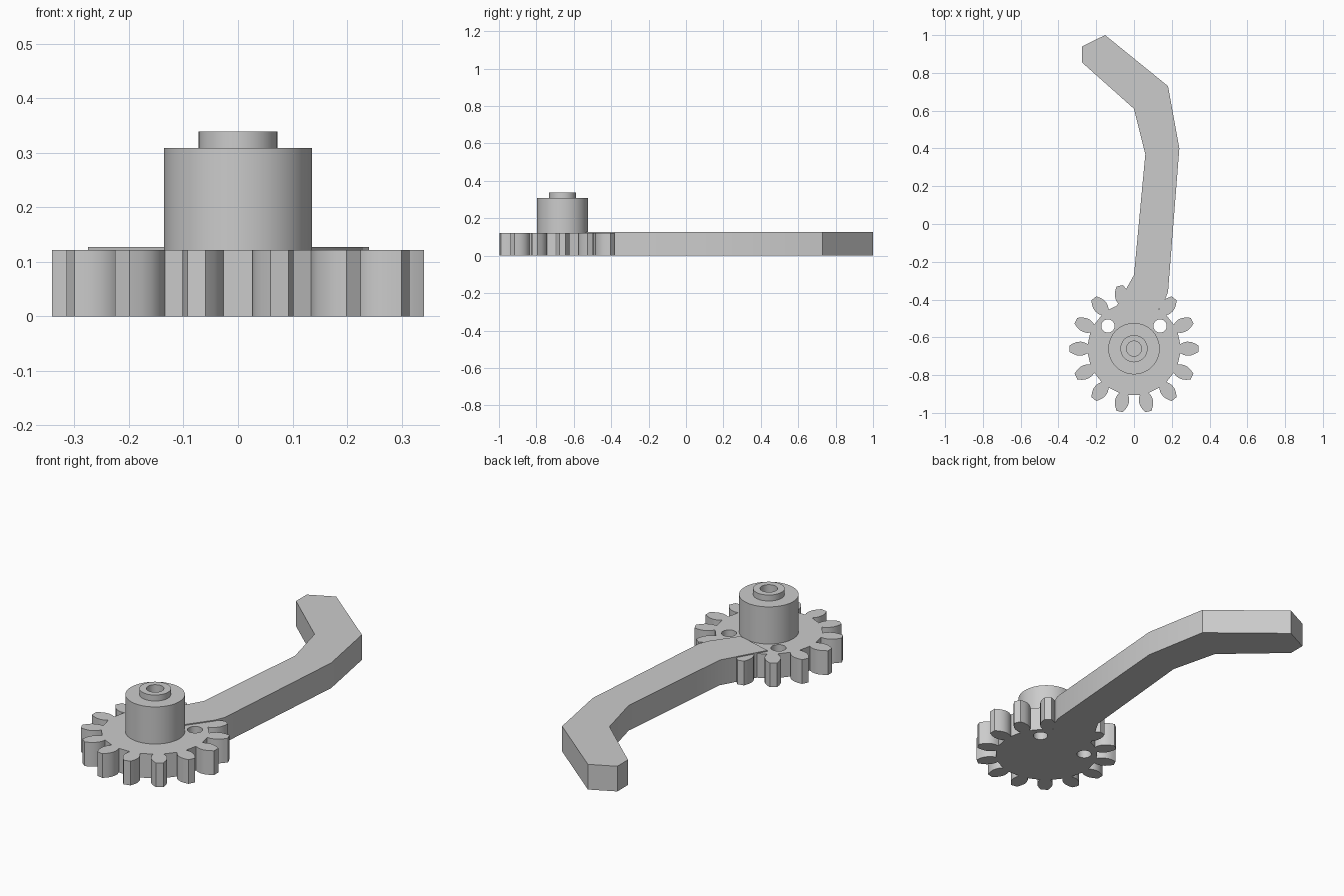
import bpy, bmesh, math

if "Cube" in bpy.data.objects:
    bpy.data.objects.remove(bpy.data.objects["Cube"])

GEAR_Y, GEAR_TOP, ARM_TOP, TEETH = -0.66, 0.122, 0.127, 14

grey = bpy.data.materials.new("plain_grey")
grey.use_nodes = True
grey.diffuse_color = (0.6, 0.6, 0.6, 1)
grey.node_tree.nodes["Principled BSDF"].inputs["Base Color"].default_value = (0.6, 0.6, 0.6, 1)


def finish(obj):
    """Weld, colour and shade a part."""
    bm = bmesh.new()
    bm.from_mesh(obj.data)
    bmesh.ops.remove_doubles(bm, verts=bm.verts, dist=1e-5)
    bmesh.ops.recalc_face_normals(bm, faces=bm.faces)
    bm.to_mesh(obj.data)
    bm.free()
    obj.data.materials.clear()
    obj.data.materials.append(grey)
    bpy.ops.object.select_all(action='DESELECT')
    obj.select_set(True)
    bpy.context.view_layer.objects.active = obj
    bpy.ops.object.shade_smooth_by_angle(angle=math.radians(30))


def plate(name, outlines, height):
    """Extrude a flat outline, with any further outlines as holes."""
    curve = bpy.data.curves.new(name, 'CURVE')
    curve.dimensions = '2D'
    curve.fill_mode = 'BOTH'
    curve.extrude = height / 2
    for pts in outlines:
        spline = curve.splines.new('POLY')
        spline.points.add(len(pts) - 1)
        for p, (x, y) in zip(spline.points, pts):
            p.co = (x, y, height / 2, 1)
        spline.use_cyclic_u = True
    temp = bpy.data.objects.new(name + "_outline", curve)
    bpy.context.collection.objects.link(temp)
    graph = bpy.context.evaluated_depsgraph_get()
    mesh = bpy.data.meshes.new_from_object(temp.evaluated_get(graph))
    bpy.data.objects.remove(temp)
    obj = bpy.data.objects.new(name, mesh)
    bpy.context.collection.objects.link(obj)
    # sit the plate on the ground
    low = min(v.co.z for v in mesh.vertices)
    for v in mesh.vertices:
        v.co.z -= low
    finish(obj)
    return obj


def circle(cx, cy, r, n=32):
    return [(cx + r * math.cos(math.tau * i / n), cy + r * math.sin(math.tau * i / n))
            for i in range(n)]


# Gear: leaf-shaped teeth, narrow at the root, with two through holes
flank = [(0.245, 0.024), (0.262, 0.033), (0.28, 0.037), (0.3, 0.036),
         (0.32, 0.029), (0.341, 0.017)]
tooth = [(r, -w) for r, w in flank] + [(r, w) for r, w in reversed(flank)]
outline = []
for i in range(TEETH):
    a = math.tau * i / TEETH
    c, s = math.cos(a), math.sin(a)
    outline += [(x * c - y * s, GEAR_Y + x * s + y * c) for x, y in tooth]
holes = [circle(side * 0.138, -0.54, 0.035) for side in (-1, 1)]
plate("gear", [outline] + holes, GEAR_TOP)

# Bent lever arm, slightly thicker than the gear
arm = [(-0.118, -0.48), (0.07, -0.535), (0.16, -0.41), (0.18, -0.36), (0.24, 0.4),
       (0.18, 0.73), (-0.153, 1.0), (-0.275, 0.94), (-0.275, 0.855),
       (0.0, 0.61), (0.06, 0.37), (0.0, -0.27)]
plate("lever_arm", [arm], ARM_TOP)

# Hub with raised collar and blind bore, turned from a profile
profile = [(0.136, GEAR_TOP - 0.01), (0.136, 0.309), (0.072, 0.309), (0.072, 0.339),
           (0.04, 0.339), (0.04, GEAR_TOP)]
bm = bmesh.new()
verts = [bm.verts.new((r, 0, z)) for r, z in profile]
edges = [bm.edges.new(pair) for pair in zip(verts, verts[1:])]
bmesh.ops.spin(bm, geom=verts + edges, cent=(0, 0, 0), axis=(0, 0, 1),
               angle=math.tau, steps=64, use_merge=True)
mesh = bpy.data.meshes.new("hub")
bm.to_mesh(mesh)
bm.free()
hub = bpy.data.objects.new("hub", mesh)
hub.location.y = GEAR_Y
bpy.context.collection.objects.link(hub)
finish(hub)
